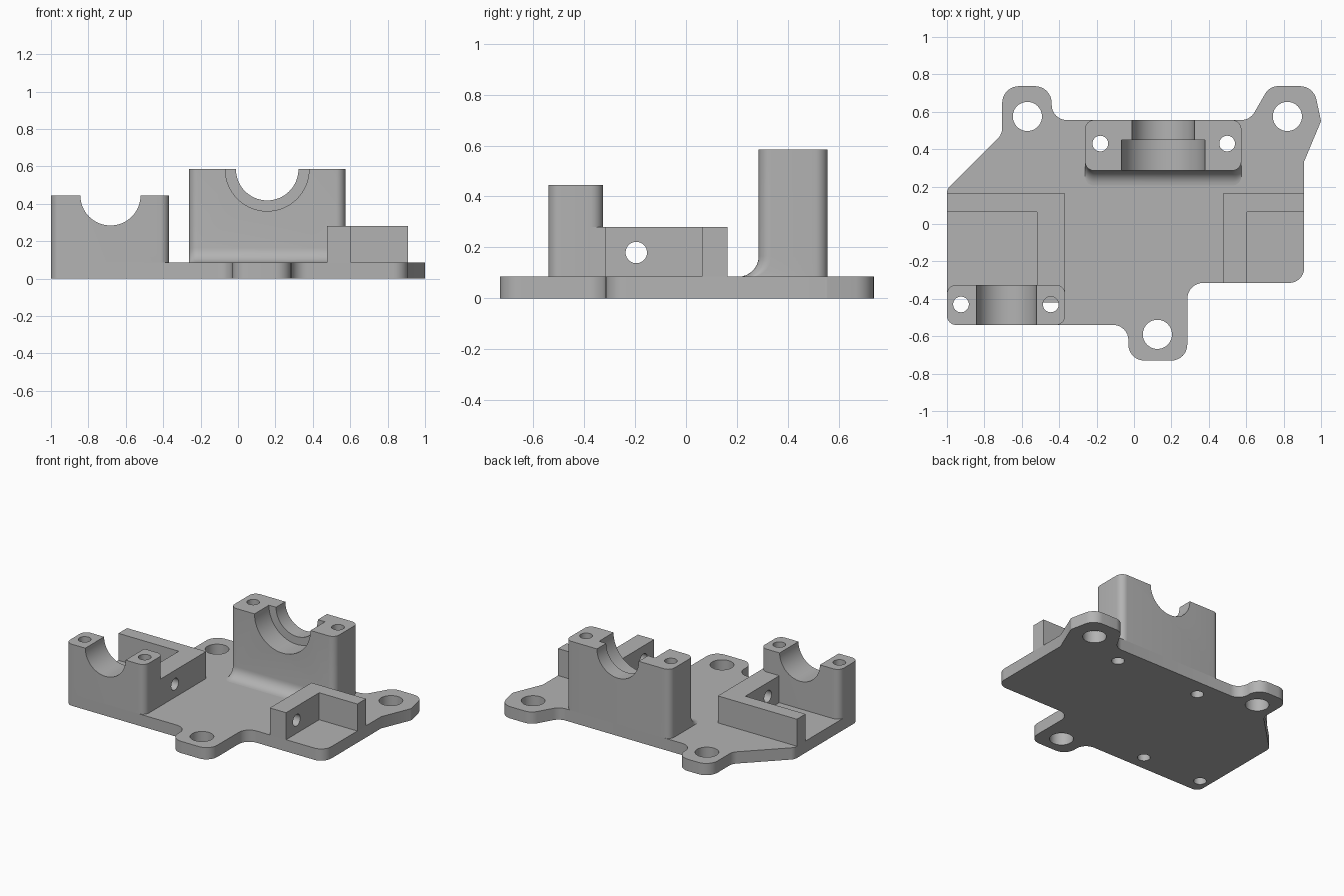
import bpy, bmesh, math
from mathutils import Vector

cube = bpy.data.objects.get("Cube")
if cube:
    bpy.data.objects.remove(cube, do_unlink=True)

grey = bpy.data.materials.new("matte grey")
grey.use_nodes = True
grey.diffuse_color = (0.45, 0.45, 0.45, 1)
grey.node_tree.nodes["Principled BSDF"].inputs["Base Color"].default_value = grey.diffuse_color

PLATE = 0.085      # plate thickness
WALL_TOP = 0.28


def rounded(corners, steps=8):
    """Outline with each (x, y, radius) corner replaced by an arc."""
    out = []
    n = len(corners)
    for i, (x, y, r) in enumerate(corners):
        p = Vector((x, y))
        if r == 0:
            out.append(p)
            continue
        a = (Vector(corners[i - 1][:2]) - p).normalized()
        b = (Vector(corners[(i + 1) % n][:2]) - p).normalized()
        half = a.angle(b) / 2
        centre = p + (a + b).normalized() * (r / math.sin(half))
        start = p + a * (r / math.tan(half)) - centre
        end = p + b * (r / math.tan(half)) - centre
        sweep = math.atan2(start.x * end.y - start.y * end.x, start.dot(end))
        for k in range(steps + 1):
            t = sweep * k / steps
            c, s = math.cos(t), math.sin(t)
            out.append(centre + Vector((start.x * c - start.y * s, start.x * s + start.y * c)))
    return out


def rect(x0, x1, y0, y1, r):
    return rounded([(x0, y0, r), (x1, y0, r), (x1, y1, r), (x0, y1, r)])


def loft(name, rings):
    """Solid through matching outlines, given as (z, outline) pairs."""
    bm = bmesh.new()
    loops = [[bm.verts.new((p.x, p.y, z)) for p in pts] for z, pts in rings]
    for low, high in zip(loops, loops[1:]):
        for i in range(len(low)):
            j = (i + 1) % len(low)
            bm.faces.new((low[i], low[j], high[j], high[i]))
    bm.faces.new(loops[0][::-1])
    bm.faces.new(loops[-1])
    bmesh.ops.recalc_face_normals(bm, faces=bm.faces[:])
    mesh = bpy.data.meshes.new(name)
    bm.to_mesh(mesh)
    bm.free()
    mesh.materials.append(grey)
    obj = bpy.data.objects.new(name, mesh)
    bpy.context.collection.objects.link(obj)
    return obj


def cylinder(centre, r, length, axis, sides=40):
    rot = {"x": (0, math.pi / 2, 0), "y": (math.pi / 2, 0, 0), "z": (0, 0, 0)}[axis]
    bpy.ops.mesh.primitive_cylinder_add(vertices=sides, radius=r, depth=length,
                                        location=centre, rotation=rot)
    obj = bpy.context.object
    obj.name = "cutter"
    obj.hide_render = True
    obj.data.materials.append(grey)
    return obj


def carve(obj, cutters):
    for c in cutters:
        mod = obj.modifiers.new("cut", "BOOLEAN")
        mod.operation, mod.solver, mod.object = "DIFFERENCE", "EXACT", c
    bpy.context.view_layer.update()
    graph = bpy.context.evaluated_depsgraph_get()
    mesh = bpy.data.meshes.new_from_object(obj.evaluated_get(graph))
    obj.modifiers.clear()
    obj.data = mesh


# Cutters: mounting holes, bolt holes, cross hole and bearing seats
lug_holes = [cylinder((x, y, 0), 0.078, 1, "z") for x, y in
             ((-0.57, 0.575), (0.82, 0.575), (0.125, -0.59))]
small_bolts = [cylinder((x, -0.43, 0.3), 0.042, 2, "z") for x in (-0.925, -0.445)]
tall_bolts = [cylinder((x, 0.43, 0.3), 0.042, 2, "z") for x in (-0.18, 0.498)]
cross_hole = cylinder((0, -0.195, 0.18), 0.042, 3, "x")
small_seat = cylinder((-0.682, -0.43, 0.445), 0.161, 0.6, "y", 64)
tall_bore = cylinder((0.156, 0.5, 0.585), 0.167, 1, "y", 64)
tall_seat = cylinder((0.156, 0.2, 0.585), 0.224, 0.5, "y", 64)

# Base plate with three lugs
plate_outline = rounded([
    (-1, -0.54, 0.05), (-0.03, -0.54, 0.08), (-0.03, -0.73, 0.085),
    (0.285, -0.73, 0.085), (0.285, -0.315, 0.085), (0.91, -0.315, 0.08),
    (0.91, 0.335, 0), (1, 0.55, 0.02), (0.96, 0.737, 0.09), (0.725, 0.737, 0.08),
    (0.62, 0.556, 0.08), (-0.44, 0.556, 0.08), (-0.44, 0.737, 0.09),
    (-0.705, 0.737, 0.09), (-0.705, 0.48, 0.08), (-1, 0.187, 0.06)])
base_plate = loft("base_plate", [(0, plate_outline), (PLATE, plate_outline)])
carve(base_plate, lug_holes + small_bolts + tall_bolts)

# Small bearing block
block = rect(-1, -0.368, -0.54, -0.325, 0.05)
small_block = loft("small_bearing_block", [(PLATE, block), (0.445, block)])
carve(small_block, small_bolts + [small_seat])

# Tall bearing block, flaring forward into the plate
FLARE = 0.08
rings = []
for k in range(9):
    a = math.pi / 2 * k / 8
    front = 0.285 - FLARE * (1 - math.sin(a))
    rings.append((PLATE + FLARE * (1 - math.cos(a)), rect(-0.262, 0.574, front, 0.556, 0.05)))
rings.append((0.585, rings[-1][1]))
tall_block = loft("tall_bearing_block", rings)
carve(tall_block, tall_bolts + [tall_bore, tall_seat])


# L-shaped corner walls
def corner_wall(name, outer, inner, end, front):
    pts = [(inner[0], front), (inner[1], front), (inner[1], 0.063),
           (end, 0.063), (end, 0.162), (inner[0], 0.162)]
    pts = [Vector(p) for p in pts]
    wall = loft(name, [(PLATE, pts), (WALL_TOP, pts)])
    carve(wall, [cross_hole])
    return wall


left_wall = corner_wall("right_corner_wall", None, (-0.368, -0.518), -1, -0.42)
right_wall = corner_wall("left_corner_wall", None, (0.475, 0.605), 0.91, -0.315)

# Smooth the arcs, keep edges crisp
parts = [base_plate, small_block, tall_block, left_wall, right_wall]
bpy.ops.object.select_all(action="DESELECT")
for p in parts:
    p.select_set(True)
bpy.context.view_layer.objects.active = base_plate
bpy.ops.object.shade_smooth_by_angle(angle=math.radians(30))

for c in lug_holes + small_bolts + tall_bolts + [cross_hole, small_seat, tall_bore, tall_seat]:
    bpy.data.objects.remove(c, do_unlink=True)
